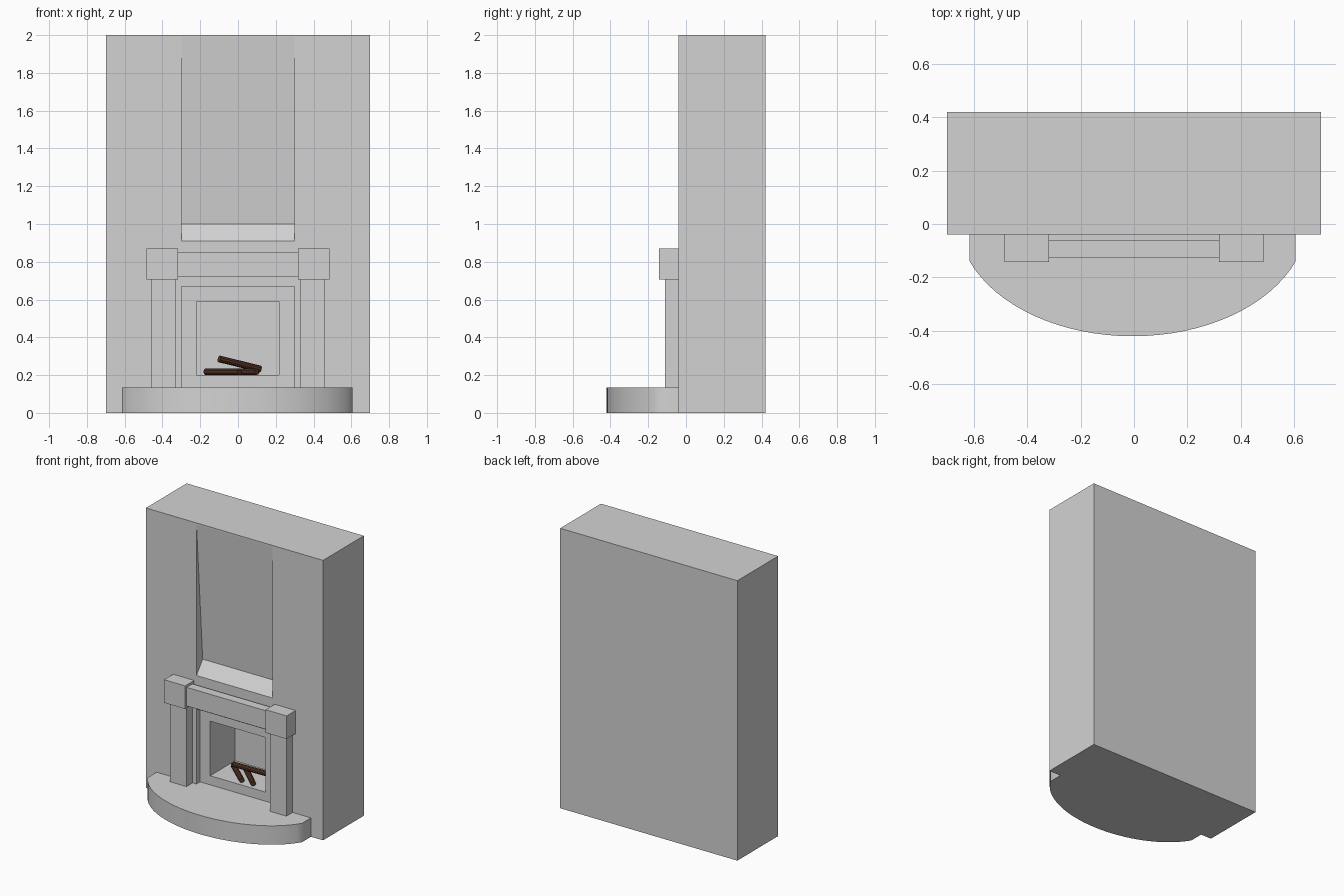
import bpy
import bmesh
import math
from mathutils import Vector

cube = bpy.data.objects.get("Cube")
if cube:
    bpy.data.objects.remove(cube, do_unlink=True)


def make_material(name, rgb):
    mat = bpy.data.materials.new(name)
    mat.use_nodes = True
    color = (*rgb, 1.0)
    mat.diffuse_color = color
    mat.node_tree.nodes["Principled BSDF"].inputs["Base Color"].default_value = color
    return mat


stone = make_material("pale grey stone", (0.65, 0.65, 0.65))
bark = make_material("dark brown wood", (0.095, 0.036, 0.018))


def add_mesh(name, bm, mat):
    bmesh.ops.recalc_face_normals(bm, faces=bm.faces)
    mesh = bpy.data.meshes.new(name)
    bm.to_mesh(mesh)
    bm.free()
    mesh.materials.append(mat)
    obj = bpy.data.objects.new(name, mesh)
    bpy.context.collection.objects.link(obj)
    return obj


def prism(name, points, shift, mat=stone):
    """Extrude a closed outline of 3D points along the shift vector."""
    bm = bmesh.new()
    face = bm.faces.new([bm.verts.new(p) for p in points])
    new = bmesh.ops.extrude_face_region(bm, geom=[face], use_keep_orig=True)["geom"]
    verts = [v for v in new if isinstance(v, bmesh.types.BMVert)]
    bmesh.ops.translate(bm, verts=verts, vec=shift)
    return add_mesh(name, bm, mat)


def box(name, x, y, z, mat=stone):
    outline = [(x[0], y[0], z[0]), (x[1], y[0], z[0]),
               (x[1], y[1], z[0]), (x[0], y[1], z[0])]
    return prism(name, outline, (0, 0, z[1] - z[0]), mat)


def cut(target, cutter):
    cutter.hide_render = True
    mod = target.modifiers.new("cut", "BOOLEAN")
    mod.operation = "DIFFERENCE"
    mod.solver = "EXACT"
    mod.object = cutter
    bpy.context.view_layer.objects.active = target
    bpy.ops.object.modifier_apply(modifier=mod.name)
    bpy.data.objects.remove(cutter, do_unlink=True)


def smooth(obj):
    bpy.ops.object.select_all(action="DESELECT")
    obj.select_set(True)
    bpy.context.view_layer.objects.active = obj
    bpy.ops.object.shade_smooth_by_angle(angle=math.radians(35))


WALL = -0.04      # front plane of the chimney breast
HEARTH_TOP = 0.135

# Chimney breast with a tapering niche, a surround recess and a firebox
chimney = box("chimney_breast", (-0.70, 0.70), (WALL, 0.42), (0, 2))
niche = [(-0.1, 0.91), (WALL, 0.91), (0.03, 1.0), (WALL, 1.99), (-0.1, 1.99)]
cut(chimney, prism("niche_cutter", [(-0.30, y, z) for y, z in niche], (0.60, 0, 0)))
cut(chimney, box("recess_cutter", (-0.30, 0.30), (-0.1, 0.0), (HEARTH_TOP, 0.67)))
cut(chimney, box("firebox_cutter", (-0.22, 0.217), (-0.05, 0.28), (0.20, 0.59)))

# Rounded hearth slab: straight short sides, then an elliptical front
mid_x, mid_y, rx, ry = -0.005, 0.02, 0.655, 0.44
limit = math.acos(0.61 / rx)
outline = [(mid_x + 0.61, WALL, 0)]
steps = 32
for i in range(steps + 1):
    a = limit + (math.pi - 2 * limit) * i / steps
    outline.append((mid_x + rx * math.cos(a), mid_y - ry * math.sin(a), 0))
outline.append((mid_x - 0.61, WALL, 0))
smooth(prism("hearth", outline, (0, 0, HEARTH_TOP)))

# Pillars with block capitals
for side, s in (("left", 1), ("right", -1)):
    box(side + "_pillar", sorted((s * 0.33, s * 0.46)), (-0.11, WALL), (HEARTH_TOP, 0.705))
    box(side + "_capital", sorted((s * 0.318, s * 0.484)), (-0.142, WALL), (0.705, 0.87))

# Mantel beam between the capitals
box("mantel_beam", (-0.32, 0.32), (-0.125, -0.06), (0.72, 0.853))


def log(name, start, end, radius=0.018):
    start, end = Vector(start), Vector(end)
    axis = end - start
    bm = bmesh.new()
    bmesh.ops.create_cone(bm, cap_ends=True, segments=10, radius1=radius,
                          radius2=radius, depth=axis.length)
    bmesh.ops.rotate(bm, verts=bm.verts,
                     matrix=axis.to_track_quat("Z", "Y").to_matrix())
    bmesh.ops.translate(bm, verts=bm.verts, vec=(start + end) / 2)
    smooth(add_mesh(name, bm, bark))


# Firewood: two logs on the firebox floor, one leaning across them
log("back_log", (-0.17, 0.19, 0.218), (0.01, 0.03, 0.218))
log("front_log", (-0.07, 0.19, 0.218), (0.10, 0.03, 0.218))
log("top_log", (-0.10, 0.08, 0.286), (0.118, 0.18, 0.232))
